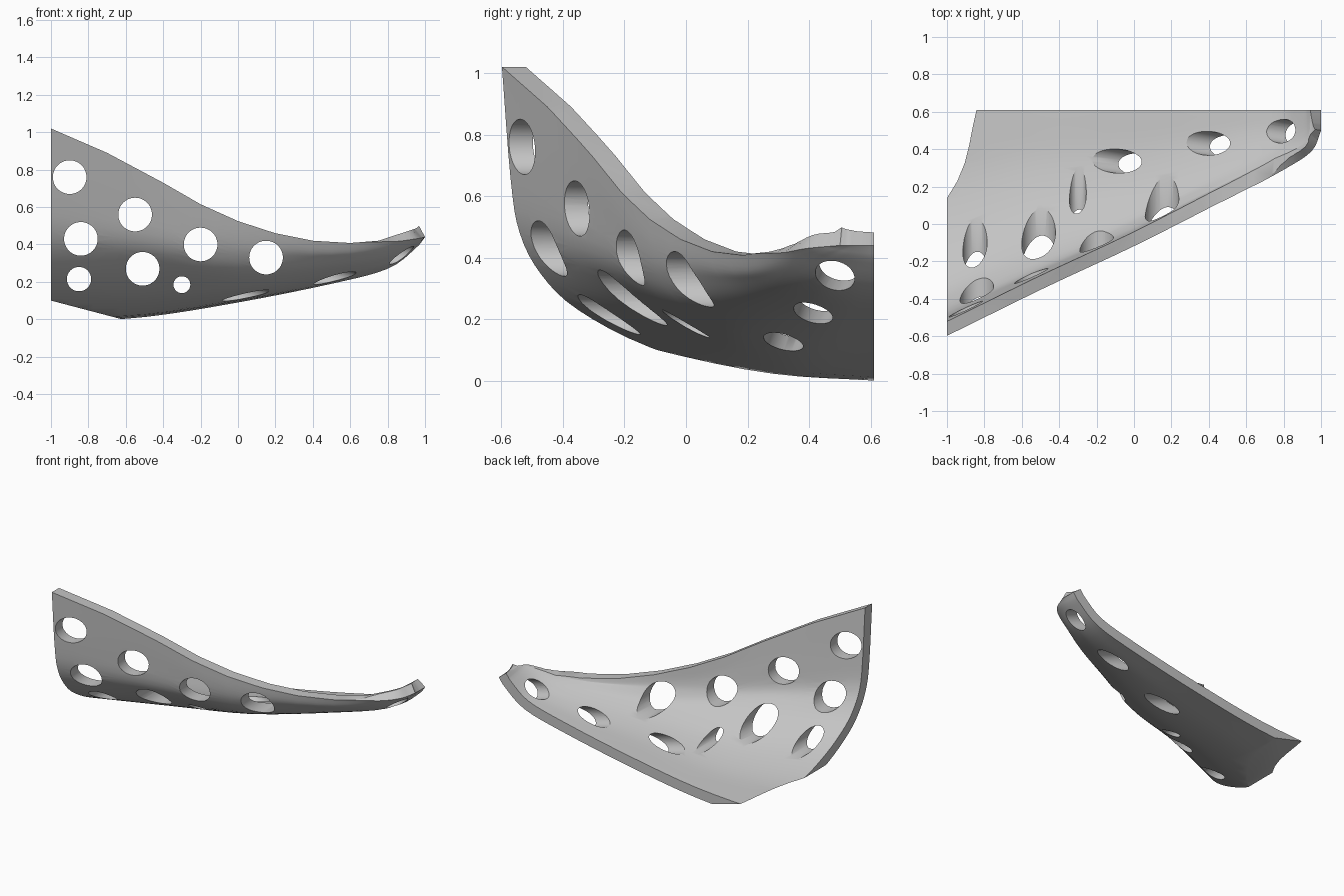
import bpy
import bmesh
from mathutils import Vector

if "Cube" in bpy.data.objects:
    bpy.data.objects.remove(bpy.data.objects["Cube"])

THICKNESS = 0.07
STEPS = 4

# Outer skin: x position, then (y, z) points from the rim down to the back edge
SECTIONS = [
    (-1, [(-.6, 1.05), (-.57, .66), (-.54, .48), (-.47, .345), (-.35, .23), (-.12, .11), (.2, .015), (.61, -.02)]),
    (-.5, [(-.355, .82), (-.335, .6), (-.31, .42), (-.23, .31), (-.1, .205), (.08, .105), (.33, .035), (.61, .012)]),
    (0, [(-.12, .55), (-.11, .43), (-.085, .345), (-.03, .265), (.07, .2), (.2, .145), (.38, .105), (.61, .09)]),
    (.5, [(.13, .43), (.15, .36), (.18, .325), (.23, .285), (.3, .25), (.38, .222), (.48, .2), (.61, .19)]),
    (.8, [(.29, .415), (.31, .385), (.335, .36), (.37, .335), (.41, .315), (.46, .295), (.53, .28), (.61, .27)]),
    (.95, [(.39, .43), (.41, .42), (.435, .41), (.46, .403), (.49, .396), (.53, .39), (.57, .385), (.61, .38)]),
    (1, [(y, .44) for y in (.5, .51, .525, .54, .555, .57, .59, .61)]),
]

# Side outline of the trimmed piece: rim on top, sloped corner underneath
RIM = [(-1, 1.02), (-.7, .89), (-.4, .73), (-.2, .615), (0, .525), (.2, .46),
       (.4, .42), (.6, .408), (.75, .42), (.95, .485), (1.1, .6)]
UNDERSIDE = [(1.1, -.3), (-.6, -.3), (-.62, 0), (-1, .1)]

# Holes drilled from the front: x, z, radius
FRONT_HOLES = [(-.9, .76, .09), (-.84, .43, .09), (-.85, .215, .065), (-.55, .56, .09),
               (-.51, .27, .09), (-.2, .4, .09), (-.3, .185, .045), (.15, .33, .09)]
# Holes drilled slantwise through the narrow end: centre points
SIDE_HOLES = [(-.015, .325, .145), (.47, .42, .235), (.835, .49, .355)]


def smooth_path(points):
    """Resample points along a Catmull-Rom curve."""
    pts = [2 * points[0] - points[1]] + points + [2 * points[-1] - points[-2]]
    result = []
    for a, b, c, d in zip(pts, pts[1:], pts[2:], pts[3:]):
        for k in range(STEPS):
            t = k / STEPS
            result.append(0.5 * (2 * b + (c - a) * t + (2 * a - 5 * b + 4 * c - d) * t ** 2
                                 + (3 * b - a - 3 * c + d) * t ** 3))
    return result + [points[-1]]


def make_object(name, bm):
    bmesh.ops.recalc_face_normals(bm, faces=bm.faces)
    mesh = bpy.data.meshes.new(name)
    bm.to_mesh(mesh)
    bm.free()
    obj = bpy.data.objects.new(name, mesh)
    bpy.context.collection.objects.link(obj)
    return obj


def build_shell():
    rows = []
    for x, profile in SECTIONS:
        row = [Vector((x, y, z)) for y, z in profile]
        rows.append(row)
    # run past the two trimmed sides
    rows.insert(0, [a + (a - b) * 0.3 for a, b in zip(rows[0], rows[1])])
    rows = [smooth_path(row) for row in rows]
    columns = [smooth_path(list(column)) for column in zip(*rows)]
    columns.append([p + Vector((0, 0.1, 0)) for p in columns[-1]])

    bm = bmesh.new()
    grid = [[bm.verts.new(p) for p in column] for column in columns]
    for c0, c1 in zip(grid, grid[1:]):
        for a, b, c, d in zip(c0, c0[1:], c1[1:], c1):
            bm.faces.new((a, b, c, d))
    bm.normal_update()
    middle = grid[len(grid) // 2][len(grid[0]) // 2]
    inward = -THICKNESS if middle.normal.z > 0 else THICKNESS
    inner = [[bm.verts.new(v.co - v.normal * inward) for v in column] for column in grid]
    for c0, c1 in zip(inner, inner[1:]):
        for a, b, c, d in zip(c0, c0[1:], c1[1:], c1):
            bm.faces.new((d, c, b, a))

    # close the border between the two skins
    def border(g):
        return (g[0] + [c[-1] for c in g[1:]] + g[-1][-2::-1]
                + [c[0] for c in g[-2:0:-1]])
    outer_loop, inner_loop = border(grid), border(inner)
    for i in range(len(outer_loop)):
        bm.faces.new((outer_loop[i - 1], outer_loop[i], inner_loop[i], inner_loop[i - 1]))
    return make_object("curved_shell", bm)


def build_trim():
    bm = bmesh.new()
    face = bm.faces.new([bm.verts.new((x, -1, z)) for x, z in RIM + UNDERSIDE])
    extruded = bmesh.ops.extrude_face_region(bm, geom=[face], use_keep_orig=True)
    for v in extruded["geom"]:
        if isinstance(v, bmesh.types.BMVert):
            v.co.y = 0.61
    return make_object("trim_cutter", bm)


def add_drill(bm, centre, direction, radius, length):
    turn = Vector(direction).to_track_quat('Z', 'Y').to_matrix().to_4x4()
    turn.translation = centre
    bmesh.ops.create_cone(bm, cap_ends=True, segments=48, radius1=radius,
                          radius2=radius, depth=length, matrix=turn)


def build_drills():
    bm = bmesh.new()
    for x, z, radius in FRONT_HOLES:
        add_drill(bm, (x, 0, z), (0, 1, 0), radius, 2)
    for centre in SIDE_HOLES:
        add_drill(bm, centre, (1, -.15, -.32), .065, .5)
    return make_object("hole_cutters", bm)


def apply_boolean(obj, cutter, operation):
    modifier = obj.modifiers.new("cut", 'BOOLEAN')
    modifier.operation = operation
    modifier.solver = 'EXACT'
    modifier.object = cutter
    bpy.ops.object.modifier_apply(modifier=modifier.name)
    bpy.data.objects.remove(cutter)


# Perforated shell
shell = build_shell()
bpy.ops.object.select_all(action='DESELECT')
bpy.context.view_layer.objects.active = shell
shell.select_set(True)
apply_boolean(shell, build_trim(), 'INTERSECT')
apply_boolean(shell, build_drills(), 'DIFFERENCE')
bpy.ops.object.shade_smooth_by_angle(angle=0.5)

# Colour
grey = bpy.data.materials.new("plain_grey")
grey.use_nodes = True
colour = (.55, .55, .55, 1)
grey.diffuse_color = colour
grey.node_tree.nodes["Principled BSDF"].inputs["Base Color"].default_value = colour
shell.data.materials.clear()
shell.data.materials.append(grey)
